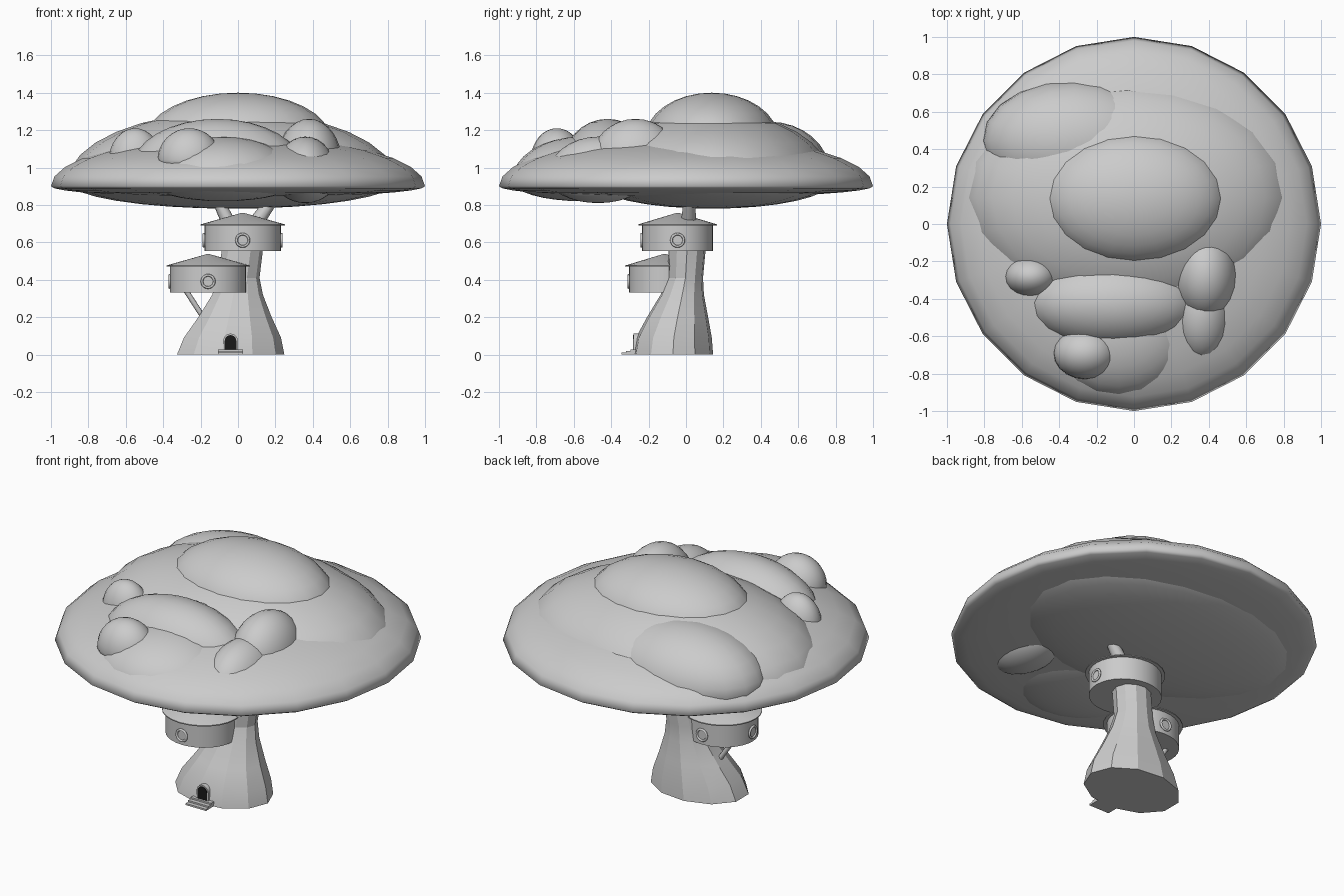
import bpy, bmesh, math
from mathutils import Vector

if "Cube" in bpy.data.objects:
    bpy.data.objects.remove(bpy.data.objects["Cube"])


def make(name, bm, angle=40):
    bmesh.ops.recalc_face_normals(bm, faces=bm.faces)
    me = bpy.data.meshes.new(name)
    bm.to_mesh(me)
    bm.free()
    ob = bpy.data.objects.new(name, me)
    bpy.context.collection.objects.link(ob)
    if angle:
        bpy.context.view_layer.objects.active = ob
        bpy.ops.object.select_all(action='DESELECT')
        ob.select_set(True)
        bpy.ops.object.shade_smooth_by_angle(angle=math.radians(angle))
    return ob


def blob(name, c, rx, ry, up, down):
    """Ellipsoid with separate heights above and below its middle."""
    bm = bmesh.new()
    bmesh.ops.create_uvsphere(bm, u_segments=20, v_segments=16, radius=1)
    for v in bm.verts:
        h = up if v.co.z > 0 else down
        v.co = Vector((c[0] + v.co.x * rx, c[1] + v.co.y * ry, c[2] + v.co.z * h))
    return make(name, bm, 100)


def loft(name, rings, n, angle=30):
    """Skin elliptical rings given as (x, y, z, rx, ry)."""
    bm = bmesh.new()
    loops = []
    for x, y, z, rx, ry in rings:
        loops.append([bm.verts.new((x + rx * math.cos(2 * math.pi * i / n),
                                    y + ry * math.sin(2 * math.pi * i / n), z))
                      for i in range(n)])
    for a, b in zip(loops, loops[1:]):
        for i in range(n):
            j = (i + 1) % n
            bm.faces.new((a[i], a[j], b[j], b[i]))
    bm.faces.new(loops[0])
    bm.faces.new(loops[-1])
    return make(name, bm, angle)


def rod(name, p, q, r1, r2, n=8):
    p, q = Vector(p), Vector(q)
    d = q - p
    bm = bmesh.new()
    bmesh.ops.create_cone(bm, cap_ends=True, segments=n, radius1=r1, radius2=r2, depth=d.length)
    rot = d.to_track_quat('Z', 'Y')
    for v in bm.verts:
        v.co = rot @ v.co + (p + q) / 2
    return make(name, bm, 50)


def box(name, c, s):
    bm = bmesh.new()
    bmesh.ops.create_cube(bm, size=1)
    for v in bm.verts:
        v.co = Vector([c[i] + v.co[i] * s[i] for i in range(3)])
    return make(name, bm, 0)


# Leaf canopy: broad lens with overlapping mounds
blob("canopy_base", (0, 0, 0.9), 1, 1, 0.27, 0.06)
mounds = [
    ((-0.03, 0.14, 0.925), 0.88, 0.64, 0.375, 0.145),
    ((0, 0.137, 1.15), 0.495, 0.358, 0.25, 0.12),
    ((-0.32, 0.445, 0.97), 0.49, 0.325, 0.275, 0.10),
    ((-0.11, -0.42, 0.99), 0.46, 0.25, 0.27, 0.14),
    ((-0.08, -0.56, 0.93), 0.41, 0.37, 0.235, 0.11),
    ((0.36, -0.47, 0.95), 0.17, 0.27, 0.215, 0.14),
    ((-0.26, -0.69, 1.04), 0.17, 0.14, 0.17, 0.08),
    ((0.38, -0.27, 1.03), 0.175, 0.24, 0.23, 0.10),
    ((-0.55, -0.28, 1.04), 0.14, 0.11, 0.17, 0.08),
]
for k, m in enumerate(mounds):
    blob(f"canopy_mound_{k + 1}", *m)

# Flared trunk and upper branches
loft("trunk", [(-0.045, -0.07, 0, 0.293, 0.217), (-0.035, -0.065, 0.09, 0.265, 0.205),
               (-0.02, -0.045, 0.2, 0.20, 0.165), (-0.005, -0.02, 0.32, 0.138, 0.117),
               (0.0, -0.003, 0.41, 0.115, 0.095), (0.02, 0.005, 0.55, 0.112, 0.10),
               (0.03, 0.005, 0.70, 0.11, 0.10)], 11, 18)
rod("branch_left", (0.0, 0.01, 0.6), (-0.12, 0.02, 0.85), 0.045, 0.028)
rod("branch_right", (0.05, 0.01, 0.64), (0.2, 0.02, 0.85), 0.045, 0.03)


def house(name, x, y, z, rx, ry, sides):
    """Round hut with a shallow conical roof and porthole windows."""
    loft(name + "_wall", [(x, y, z, rx, ry), (x, y, z + 0.145, rx, ry)], 32)
    loft(name + "_roof", [(x, y, z + 0.137, rx + 0.02, ry + 0.02),
                          (x, y, z + 0.143, rx + 0.02, ry + 0.02),
                          (x, y, z + 0.205, 0.004, 0.004)], 24)
    for k, (dx, dy) in enumerate(sides):
        d = Vector((dx, dy, 0))
        p = Vector((x + dx * rx, y + dy * ry, z + 0.058))
        rod(f"{name}_window_{k + 1}", p - d * 0.02, p + d * 0.003, 0.03, 0.03, 20)
        bpy.ops.mesh.primitive_torus_add(location=p + d * 0.003, major_segments=20, minor_segments=6,
                                         major_radius=0.033, minor_radius=0.007,
                                         rotation=d.to_track_quat('Z', 'Y').to_euler())
        ring = bpy.context.object
        ring.name = f"{name}_window_ring_{k + 1}"
        bpy.ops.object.shade_smooth()


house("upper_house", 0.025, -0.045, 0.553, 0.205, 0.19, [(0, -1), (1, 0), (-1, 0)])
house("lower_house", -0.16, -0.115, 0.333, 0.203, 0.19, [(0, -1), (-1, 0), (0, 1)])

# Slanted strut under the lower house
rod("strut", (-0.29, -0.06, 0.36), (-0.18, -0.045, 0.19), 0.014, 0.014)

# Arched doorway with frame, and entry steps
dark = bpy.data.materials.new("door_dark")
dark.diffuse_color = (0.01, 0.01, 0.01, 1)
dark.use_nodes = True
dark.node_tree.nodes["Principled BSDF"].inputs["Base Color"].default_value = dark.diffuse_color


def arch(name, w, h, y0, y1):
    bm = bmesh.new()
    pts = [(-w, 0), (w, 0)] + [(w * math.cos(a * math.pi / 10), h + w * math.sin(a * math.pi / 10))
                               for a in range(11)]
    f = bm.faces.new([bm.verts.new((-0.04 + px, y0, 0.02 + pz)) for px, pz in pts])
    ext = bmesh.ops.extrude_face_region(bm, geom=[f])
    for v in ext["geom"]:
        if isinstance(v, bmesh.types.BMVert):
            v.co.y = y1
    return make(name, bm, 30)


arch("door_frame", 0.039, 0.053, -0.281, -0.2)
arch("door", 0.031, 0.053, -0.284, -0.2).data.materials.append(dark)
for k in range(3):
    front = -0.345 + k * 0.024
    box(f"step_{k + 1}", (-0.04, (front - 0.25) / 2, 0.005 + k * 0.009), (0.135, -0.25 - front, 0.01))
